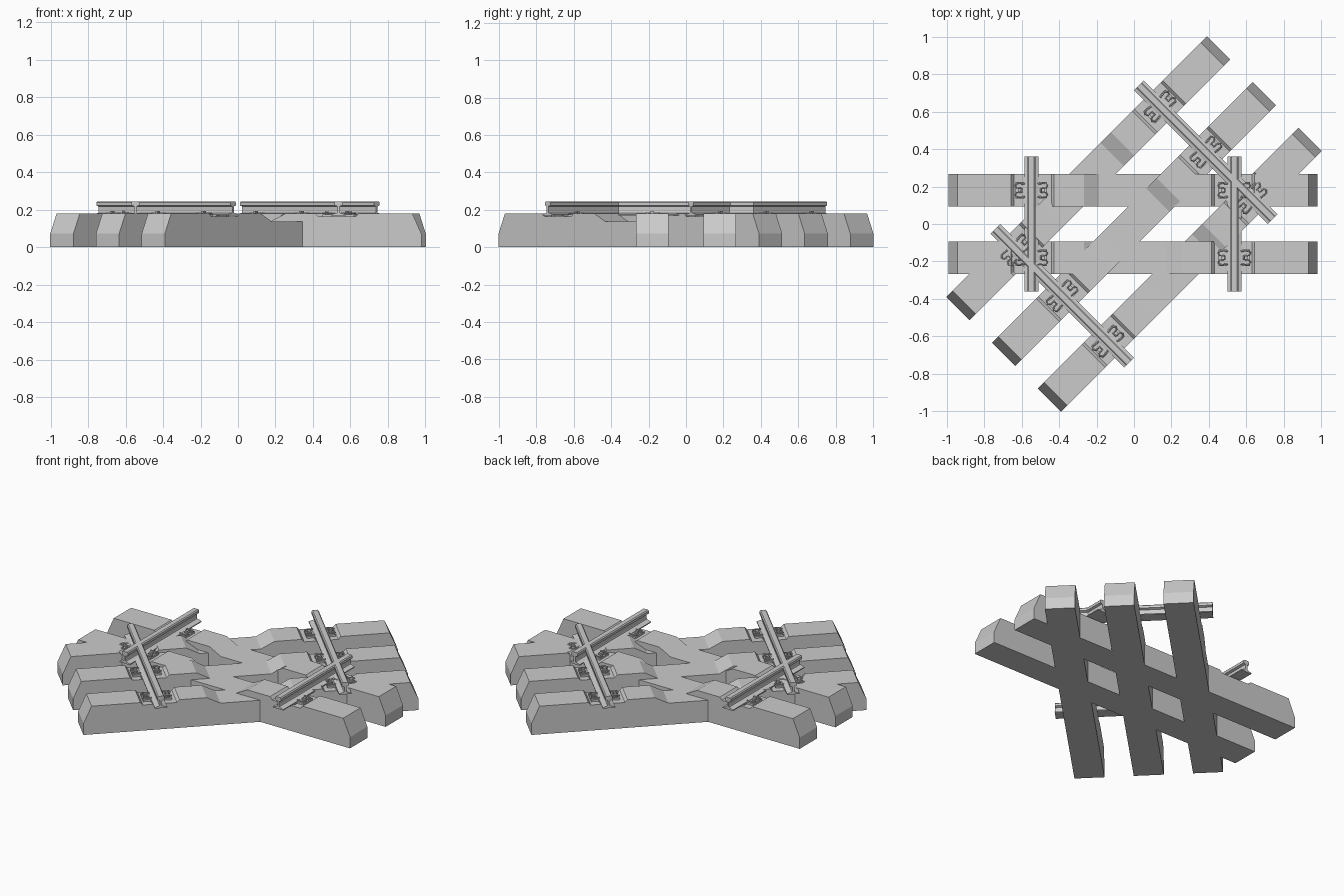
import bpy, bmesh, math
from mathutils import Matrix, Vector

if "Cube" in bpy.data.objects:
    bpy.data.objects.remove(bpy.data.objects["Cube"])


def add_object(name, bm, matrix):
    bmesh.ops.recalc_face_normals(bm, faces=bm.faces[:])
    mesh = bpy.data.meshes.new(name)
    bm.to_mesh(mesh)
    bm.free()
    obj = bpy.data.objects.new(name, mesh)
    bpy.context.collection.objects.link(obj)
    obj.matrix_world = matrix
    return obj


def extrude(name, points, width, axis, matrix):
    """Extrude a (u, z) outline, centred, along 'X' or 'Y'."""
    bm = bmesh.new()
    h = width / 2
    if axis == 'Y':
        verts = [bm.verts.new((u, -h, z)) for u, z in points]
        step = Vector((0, width, 0))
    else:
        verts = [bm.verts.new((-h, u, z)) for u, z in points]
        step = Vector((width, 0, 0))
    face = bm.faces.new(verts)
    geom = bmesh.ops.extrude_face_region(bm, geom=[face])['geom']
    bmesh.ops.translate(bm, vec=step, verts=[v for v in geom if isinstance(v, bmesh.types.BMVert)])
    if face.is_valid and len(face.link_loops if hasattr(face, 'link_loops') else face.loops) and \
            not any(len(e.link_faces) == 1 for e in bm.edges):
        pass
    elif any(len(e.link_faces) == 1 for e in bm.edges):
        bmesh.ops.holes_fill(bm, edges=[e for e in bm.edges if len(e.link_faces) == 1])
    return add_object(name, bm, matrix)


def mirrored(half):
    return half + [(-u, z) for u, z in reversed(half)]


def box(bm, centre, size):
    bmesh.ops.create_cube(bm, size=1, matrix=Matrix.Translation(centre) @ Matrix.Diagonal((*size, 1)))


# Concrete sleeper side outline: block ends, sunken rail seats, low middle
SLEEPER = mirrored([(0.985, 0.0), (0.985, 0.072), (0.937, 0.18), (0.65, 0.18), (0.635, 0.163),
                    (0.435, 0.163), (0.42, 0.18), (0.26, 0.18), (0.18, 0.138)])
# Rail cross-section: foot, web, head
RAIL = mirrored([(0.037, 0.169), (0.037, 0.175), (0.008, 0.184), (0.006, 0.190), (0.006, 0.218),
                 (0.021, 0.223), (0.021, 0.239), (0.015, 0.245)])


def fastening(name, side, matrix):
    """Guide plate, bolt and bent spring clip on one side of a rail."""
    bm = bmesh.new()
    box(bm, (side * 0.061, 0, 0.169), (0.046, 0.09, 0.012))
    box(bm, (side * 0.063, 0, 0.183), (0.018, 0.018, 0.02))
    add_object(name + "_plate", bm, matrix)
    curve = bpy.data.curves.new(name + "_clip", 'CURVE')
    curve.dimensions = '3D'
    curve.bevel_depth = 0.004
    curve.bevel_resolution = 1
    curve.use_fill_caps = True
    path = [(0.05, 0.010), (0.078, 0.012), (0.086, 0.026), (0.074, 0.038), (0.034, 0.034)]
    pts = [(x, -y) for x, y in reversed(path)] + path
    spline = curve.splines.new('POLY')
    spline.points.add(len(pts) - 1)
    for p, (x, y) in zip(spline.points, pts):
        p.co = (side * x, y, 0.181, 1)
    clip = bpy.data.objects.new(name + "_clip", curve)
    bpy.context.collection.objects.link(clip)
    clip.matrix_world = matrix


def track(name, matrix, sleeper_offsets, rail_length):
    for i, y in enumerate(sleeper_offsets):
        at = matrix @ Matrix.Translation((0, y, 0))
        extrude(f"{name}_sleeper_{i}", SLEEPER, 0.175, 'Y', at)
        for s in (-1, 1):
            seat = at @ Matrix.Translation((s * 0.542, 0, 0))
            bm = bmesh.new()
            box(bm, (0, 0, 0.166), (0.08, 0.14, 0.008))
            add_object(f"{name}_rail_pad_{i}", bm, seat)
            for side in (-1, 1):
                fastening(f"{name}_fastening_{i}", side, seat)
    for s in (-1, 1):
        extrude(f"{name}_rail", RAIL, rail_length, 'Y',
                matrix @ Matrix.Translation((s * 0.542, 0, 0)))


# Straight two-sleeper track and diagonal three-sleeper track
track("straight", Matrix.Translation((-0.006, 0, 0)), (-0.18, 0.18), 0.72)
track("diagonal", Matrix.Rotation(math.radians(45), 4, 'Z'), (-0.345, 0, 0.345), 1.01)
